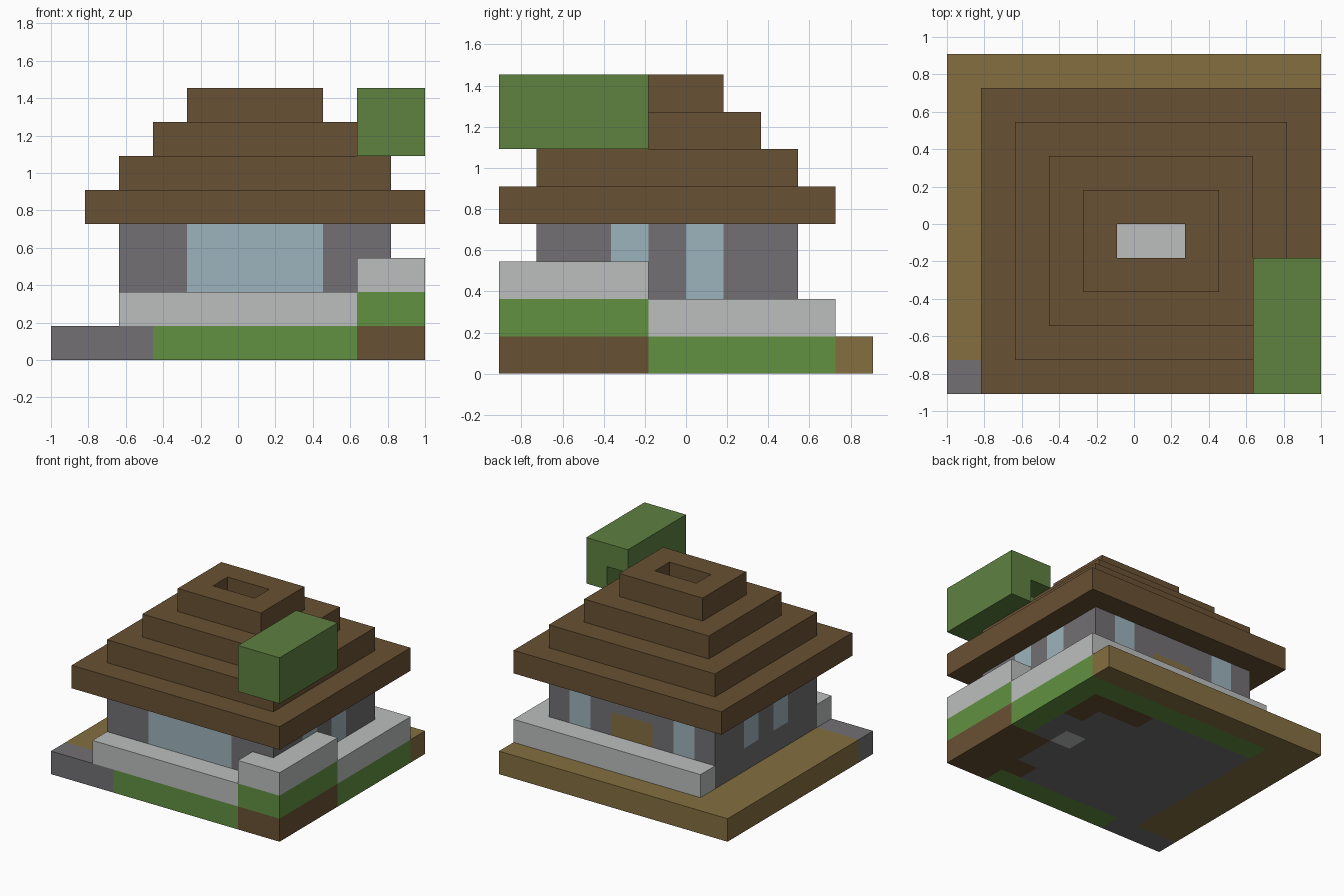
import bpy, bmesh
from mathutils import Vector

cube = bpy.data.objects.get("Cube")
if cube:
    bpy.data.objects.remove(cube, do_unlink=True)

U = 2 / 11                      # one block
ORIGIN = Vector((-1, -5 * U, 0))
COLOURS = {
    "timber_brown": (105, 81, 51),
    "sand": (133, 111, 64),
    "grass_green": (98, 145, 65),
    "leaf_green": (94, 129, 64),
    "window_blue": (158, 180, 188),
    "stone_grey": (114, 112, 115),
    "pale_stone": (187, 191, 189),
}


def linear(v):
    v /= 255
    return v / 12.92 if v <= 0.04045 else ((v + 0.055) / 1.055) ** 2.4


def make_material(name, rgb):
    colour = [linear(c) for c in rgb] + [1]
    mat = bpy.data.materials.new(name)
    mat.use_nodes = True
    mat.diffuse_color = colour
    bsdf = mat.node_tree.nodes["Principled BSDF"]
    bsdf.inputs["Base Color"].default_value = colour
    bsdf.inputs["Roughness"].default_value = 0.9
    return mat


MATERIALS = {n: make_material(n, c) for n, c in COLOURS.items()}


def box(x, y, z):
    """Block cells in inclusive ranges."""
    return {(i, j, k) for i in range(x[0], x[1] + 1)
            for j in range(y[0], y[1] + 1) for k in range(z[0], z[1] + 1)}


def ring(x, y, z):
    """Hollow rectangle of cells, one block thick."""
    return box(x, y, z) - box((x[0] + 1, x[1] - 1), (y[0] + 1, y[1] - 1), z)


def paint(cells, colour):
    return dict.fromkeys(cells, colour)


parts = {}

# Ground slab: stone, with soil, grass and sand borders
ground = paint(box((0, 10), (0, 9), (0, 0)), "stone_grey")
for x, y, colour in [
    ((3, 8), (0, 0), "grass_green"),
    ((10, 10), (4, 8), "grass_green"),
    ((2, 10), (8, 8), "grass_green"),
    ((0, 1), (1, 9), "sand"),
    ((0, 10), (9, 9), "sand"),
    ((9, 10), (0, 3), "timber_brown"),
    ((8, 8), (1, 1), "timber_brown"),
    ((7, 9), (7, 7), "timber_brown"),
    ((9, 9), (6, 6), "timber_brown"),
    ((8, 8), (4, 4), "pale_stone"),
]:
    ground.update(paint(box(x, y, (0, 0)), colour))
parts["ground_slab"] = ground

# Pale ledge around the house, raised on a grass bank at one corner
corner = box((9, 10), (0, 0), (1, 1)) | box((10, 10), (1, 3), (1, 1))
parts["corner_bank"] = paint(corner, "grass_green")
parts["corner_ledge"] = paint({(i, j, 2) for i, j, k in corner}, "pale_stone")
parts["ledge"] = paint(box((2, 8), (0, 0), (1, 1)) | box((10, 10), (4, 8), (1, 1))
                       | box((2, 9), (8, 8), (1, 1)), "pale_stone")
parts["floor"] = paint(box((3, 8), (2, 6), (1, 1)), "pale_stone")

# Walls with flush windows and a door
walls = paint(ring((2, 9), (1, 7), (1, 3)), "stone_grey")
walls.update(paint(box((4, 7), (1, 1), (2, 3)), "window_blue"))
for i in (3, 8):
    walls.update(paint(box((i, i), (7, 7), (2, 3)), "window_blue"))
for i in (2, 9):
    for j in (3, 5):
        walls.update(paint(box((i, i), (j, j), (2, 3)), "window_blue"))
walls.update(paint(box((5, 6), (7, 7), (1, 2)), "sand"))
parts["walls"] = walls

# Stepped roof of shrinking rings, open at the top
for s in range(4):
    parts[f"roof_tier_{s + 1}"] = paint(
        ring((1 + s, 10 - s), (s, 8 - s), (4 + s, 4 + s)), "timber_brown")

# Tree crown with one missing block beside the roof
parts["tree_crown"] = paint(box((9, 10), (0, 3), (6, 7)) - {(9, 3, 6)}, "leaf_green")

occupied = set().union(*parts.values())


def face_corners(cell, axis, sign):
    """Corners of a cell face, wound outward."""
    a, b = (axis + 1) % 3, (axis + 2) % 3
    corners = []
    for da, db in ((0, 0), (1, 0), (1, 1), (0, 1)):
        p = list(cell)
        p[axis] += sign > 0
        p[a] += da
        p[b] += db
        corners.append(tuple(p))
    return corners if sign > 0 else corners[::-1]


def build(name, cells):
    """Mesh the exposed faces of a part and merge flat areas."""
    mesh = bpy.data.meshes.new(name)
    colours = sorted(set(cells.values()))
    for c in colours:
        mesh.materials.append(MATERIALS[c])
    bm = bmesh.new()
    verts = {}
    for cell, colour in cells.items():
        for axis in range(3):
            for sign in (-1, 1):
                near = list(cell)
                near[axis] += sign
                if tuple(near) in occupied:
                    continue
                loop = []
                for p in face_corners(cell, axis, sign):
                    if p not in verts:
                        verts[p] = bm.verts.new(ORIGIN + Vector(p) * U)
                    loop.append(verts[p])
                bm.faces.new(loop).material_index = colours.index(colour)
    bmesh.ops.dissolve_limit(bm, angle_limit=0.01, verts=bm.verts[:],
                             edges=bm.edges[:], delimit={"MATERIAL"})
    bm.to_mesh(mesh)
    bm.free()
    bpy.context.collection.objects.link(bpy.data.objects.new(name, mesh))


for part_name, part_cells in parts.items():
    build(part_name, part_cells)
